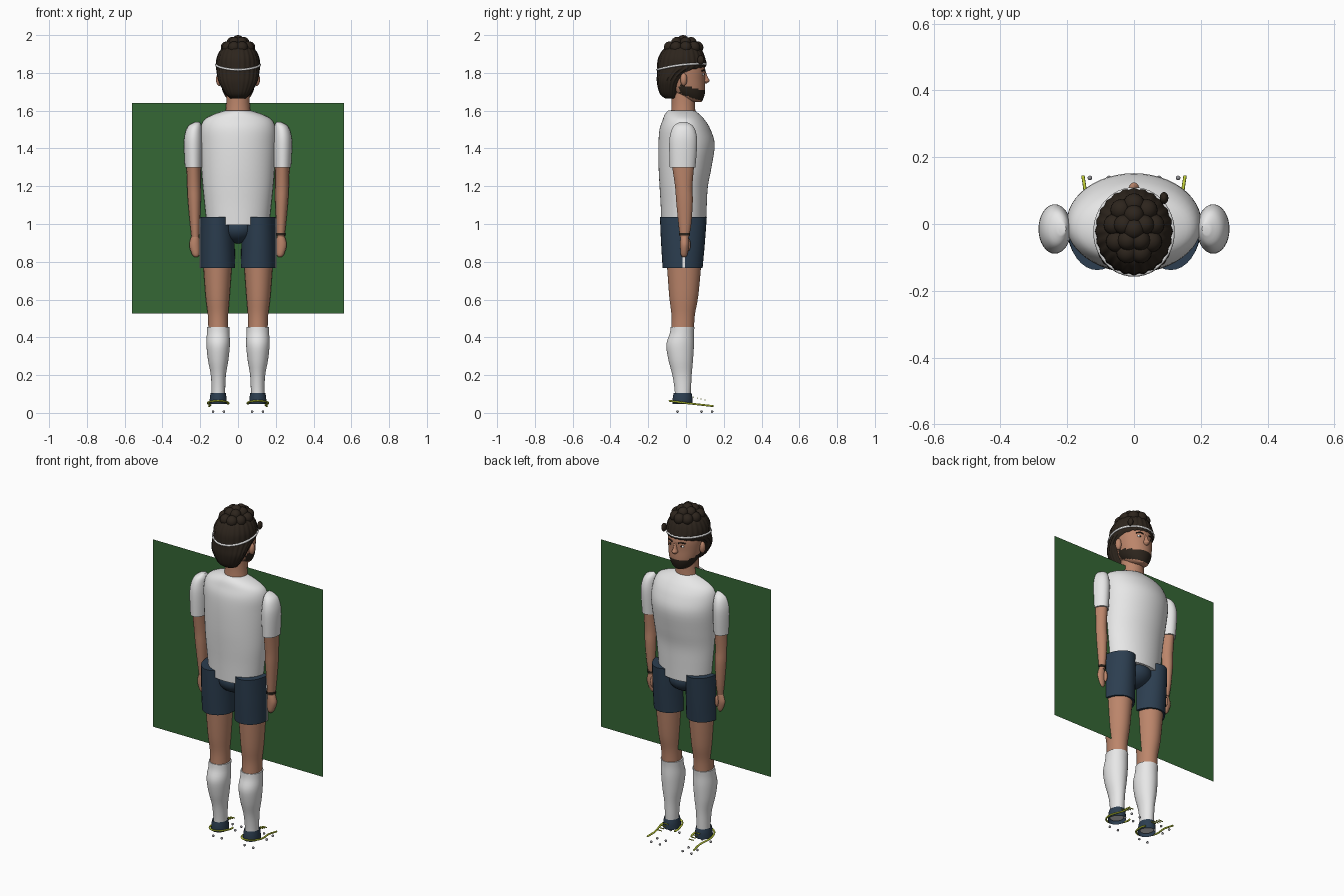
import bpy, bmesh, math
from mathutils import Vector

cube = bpy.data.objects.get("Cube")
if cube:
    bpy.data.objects.remove(cube, do_unlink=True)


def material(name, r, g, b):
    m = bpy.data.materials.new(name)
    m.use_nodes = True
    m.diffuse_color = (r, g, b, 1)
    bsdf = next(n for n in m.node_tree.nodes if n.type == 'BSDF_PRINCIPLED')
    bsdf.inputs["Base Color"].default_value = (r, g, b, 1)
    return m


WHITE = material("white cloth", .8, .8, .8)
SKIN = material("skin", .5, .235, .145)
NAVY = material("navy cloth", .025, .048, .08)
GREEN = material("panel green", .035, .135, .035)
HAIR = material("dark brown hair", .026, .018, .012)
LIME = material("lime trim", .55, .65, .04)
GREY = material("stud grey", .3, .3, .32)


def finish(name, bm, mat, angle=50):
    bmesh.ops.recalc_face_normals(bm, faces=bm.faces)
    me = bpy.data.meshes.new(name)
    bm.to_mesh(me)
    bm.free()
    ob = bpy.data.objects.new(name, me)
    bpy.context.collection.objects.link(ob)
    me.materials.append(mat)
    bpy.ops.object.select_all(action='DESELECT')
    ob.select_set(True)
    bpy.context.view_layer.objects.active = ob
    bpy.ops.object.shade_smooth_by_angle(angle=math.radians(angle))
    return ob


def spline(pts, steps):
    """Catmull-Rom through the control points."""
    pts = [Vector(p) for p in pts]
    ext = [pts[0]] + pts + [pts[-1]]
    out = []
    for i in range(1, len(ext) - 2):
        a, b, c, d = ext[i - 1:i + 3]
        for k in range(steps):
            t = k / steps
            out.append(.5 * (2 * b + (c - a) * t + (2 * a - 5 * b + 4 * c - d) * t * t
                             + (3 * b - a - 3 * c + d) * t ** 3))
    return out + [pts[-1]]


def loft(name, sections, mat, sides=32, steps=4, side=1, caps=True, lobes=0):
    """Stack of ellipses, each (z, centre x, centre y, radius x, radius y)."""
    bm = bmesh.new()
    rings = []
    for z, cx, cy, rx, ry in spline(sections, steps):
        ring = []
        for i in range(sides):
            a = math.tau * i / sides
            f = 1 + .02 * math.cos(lobes * a) if lobes else 1
            ring.append(bm.verts.new((side * (cx + rx * f * math.cos(a)),
                                      cy + ry * f * math.sin(a), z)))
        rings.append(ring)
    for lo, hi in zip(rings, rings[1:]):
        for i in range(sides):
            j = (i + 1) % sides
            bm.faces.new((lo[i], lo[j], hi[j], hi[i]))
    if caps:
        bm.faces.new(rings[0])
        bm.faces.new(rings[-1])
    return finish(name, bm, mat)


def ball(name, loc, size, mat, detail=12):
    bm = bmesh.new()
    bmesh.ops.create_uvsphere(bm, u_segments=detail + 4, v_segments=detail, radius=1)
    bmesh.ops.scale(bm, vec=size, verts=bm.verts)
    bmesh.ops.translate(bm, vec=loc, verts=bm.verts)
    return finish(name, bm, mat)


def box(name, loc, size, mat):
    bm = bmesh.new()
    bmesh.ops.create_cube(bm, size=1)
    bmesh.ops.scale(bm, vec=size, verts=bm.verts)
    bmesh.ops.translate(bm, vec=loc, verts=bm.verts)
    return finish(name, bm, mat)


def tube(name, pts, radius, mat, closed=False):
    cu = bpy.data.curves.new(name, 'CURVE')
    cu.dimensions = '3D'
    cu.bevel_depth = radius
    cu.bevel_resolution = 2
    cu.use_fill_caps = True
    sp = cu.splines.new('POLY')
    sp.points.add(len(pts) - 1)
    for p, co in zip(sp.points, pts):
        p.co = (*co, 1)
    sp.use_cyclic_u = closed
    cu.materials.append(mat)
    ob = bpy.data.objects.new(name, cu)
    bpy.context.collection.objects.link(ob)


# Upright backing panel
bm = bmesh.new()
bm.faces.new([bm.verts.new((x, 0, z)) for x, z in
              ((-.56, .525), (.56, .525), (.56, 1.64), (-.56, 1.64))])
finish("backing_panel", bm, GREEN)

# Shirt and pelvis
loft("shirt_body", [(.995, 0, -.012, .165, .118), (1.1, 0, -.012, .176, .122),
                    (1.2, 0, -.012, .186, .128), (1.3, 0, -.005, .194, .14),
                    (1.42, 0, .003, .202, .149), (1.5, 0, -.005, .2, .135),
                    (1.55, 0, -.012, .18, .112), (1.58, 0, -.02, .13, .092),
                    (1.6, 0, -.024, .07, .072)], WHITE, 48)
ball("shorts_crotch", (0, -.012, .975), (.1, .11, .078), NAVY, 16)

for s, tag in ((1, "left"), (-1, "right")):
    # Arm
    loft(tag + "_sleeve", [(1.3, .236, -.018, .045, .068), (1.42, .237, -.015, .049, .074),
                           (1.48, .235, -.014, .045, .068), (1.52, .228, -.014, .034, .05),
                           (1.54, .216, -.014, .012, .018)], WHITE, side=s)
    loft(tag + "_arm", [(.93, .226, -.008, .02, .024), (1.0, .228, -.006, .026, .034),
                        (1.12, .231, -.008, .034, .044), (1.2, .233, -.012, .036, .046),
                        (1.32, .235, -.016, .038, .06)], SKIN, side=s)
    loft(tag + "_hand", [(.825, .222, -.01, .01, .01), (.84, .224, -.01, .02, .018),
                         (.885, .23, -.008, .028, .023), (.92, .228, -.008, .024, .022),
                         (.945, .226, -.008, .016, .018)], SKIN, 20, side=s)
    ball(tag + "_thumb", (s * .212, .013, .89), (.011, .011, .034), SKIN)
    # Shorts with a side stripe
    loft(tag + "_shorts_leg", [(.768, .107, -.018, .092, .106), (.9, .109, -.016, .091, .116),
                               (1.037, .11, -.014, .088, .124)], NAVY, side=s)
    box(tag + "_shorts_stripe", (s * .199, -.012, .9), (.007, .013, .264), WHITE)
    # Bare leg and sock
    loft(tag + "_leg", [(.44, .105, -.018, .052, .06), (.52, .106, -.015, .054, .062),
                        (.62, .108, -.012, .064, .077), (.8, .108, -.01, .077, .092)],
         SKIN, side=s)
    loft(tag + "_sock", [(.062, .105, -.018, .035, .04), (.12, .104, -.017, .036, .043),
                         (.2, .104, -.021, .04, .051), (.28, .105, -.028, .054, .065),
                         (.36, .105, -.031, .062, .073), (.42, .105, -.022, .06, .064),
                         (.455, .105, -.018, .06, .063)], WHITE, side=s)
    # Boot collar, sole trim, laces and studs
    loft(tag + "_boot_collar", [(.048, .105, -.019, .046, .053), (.08, .105, -.018, .044, .052),
                                (.105, .105, -.018, .04, .047)], NAVY, side=s, caps=False)
    trim = spline([(.153, .145, .036), (.146, .08, .043), (.16, .0, .052), (.145, -.06, .06),
                   (.105, -.087, .064), (.065, -.06, .06), (.05, .0, .052), (.055, .03, .048)], 5)
    tube(tag + "_sole_trim", [(s * x, y, z) for x, y, z in trim], .005, LIME)
    for k in range(4):
        y, z = .04 + .02 * k, .083 - .005 * k
        tube(tag + "_lace", [(s * .09, y, z), (s * .12, y, z)], .003, LIME)
    for x in (.075, .132):
        for y in (-.045, .082, .138):
            ball(tag + "_stud", (s * x, y, .007), (.007, .007, .007), GREY, 6)

loft("left_wristband", [(.94, .226, -.008, .026, .03), (.952, .226, -.008, .026, .03)], HAIR, 20)

# Neck and head, with the beard coloured by height along the jaw
loft("neck", [(1.58, 0, -.015, .068, .065), (1.64, 0, -.014, .062, .062),
              (1.73, 0, -.014, .062, .062)], SKIN)
head = loft("head", [(1.645, 0, .055, .028, .025), (1.66, 0, .035, .055, .055),
                     (1.7, 0, .014, .08, .087), (1.76, 0, 0, .093, .101),
                     (1.83, 0, -.018, .1, .118), (1.9, 0, -.025, .085, .095),
                     (1.93, 0, -.025, .05, .06)], SKIN, 48, 6)
head.data.materials.append(HAIR)
for f in head.data.polygons:
    c = f.center
    if c.y > -.035 and 1.69 - .35 * (c.y + .03) < c.z < 1.738 - .25 * (c.y + .03):
        f.material_index = 1

# Facial features
loft("nose", [(1.745, 0, .098, .008, .012), (1.758, 0, .1, .017, .025),
              (1.775, 0, .098, .012, .018), (1.81, 0, .094, .007, .01)], SKIN, 16)
for s, tag in ((1, "left"), (-1, "right")):
    ball(tag + "_ear", (s * .099, -.012, 1.765), (.018, .018, .034), SKIN)
    ball(tag + "_eye", (s * .036, .088, 1.792), (.013, .008, .008), WHITE)
    ball(tag + "_pupil", (s * .036, .094, 1.792), (.006, .004, .006), HAIR, 8)
    tube(tag + "_eyebrow", [(s * .018, .1, 1.81), (s * .036, .096, 1.815), (s * .056, .083, 1.81)],
         .004, HAIR)

# Hair, curly top knot and loose lock
loft("hair", [(1.665, 0, -.075, .04, .035), (1.69, 0, -.088, .066, .05),
              (1.75, 0, -.085, .1, .068), (1.795, 0, -.06, .11, .092),
              (1.832, 0, -.025, .114, .126), (1.88, 0, -.023, .111, .122),
              (1.925, 0, -.02, .088, .098), (1.945, 0, -.02, .05, .06)],
     HAIR, 96, lobes=24)
for count, rx, ry, z, r in ((9, .06, .075, 1.935, .032), (5, .032, .042, 1.96, .03),
                            (1, 0, 0, 1.968, .032)):
    for i in range(count):
        a = math.tau * i / count + math.pi / 2
        ball("hair_curl", (rx * math.cos(a), -.015 + ry * math.sin(a), z), (r, r, r), HAIR)
ball("loose_lock", (.09, .078, 1.868), (.013, .018, .024), HAIR)

# Headband, rising toward the face
band = []
for i in range(48):
    a = math.tau * i / 48
    y = -.024 + .128 * math.sin(a)
    band.append((.116 * math.cos(a), y, 1.845 + .12 * y - .01 * math.sin(a) ** 2))
tube("headband", band, .006, WHITE, closed=True)
